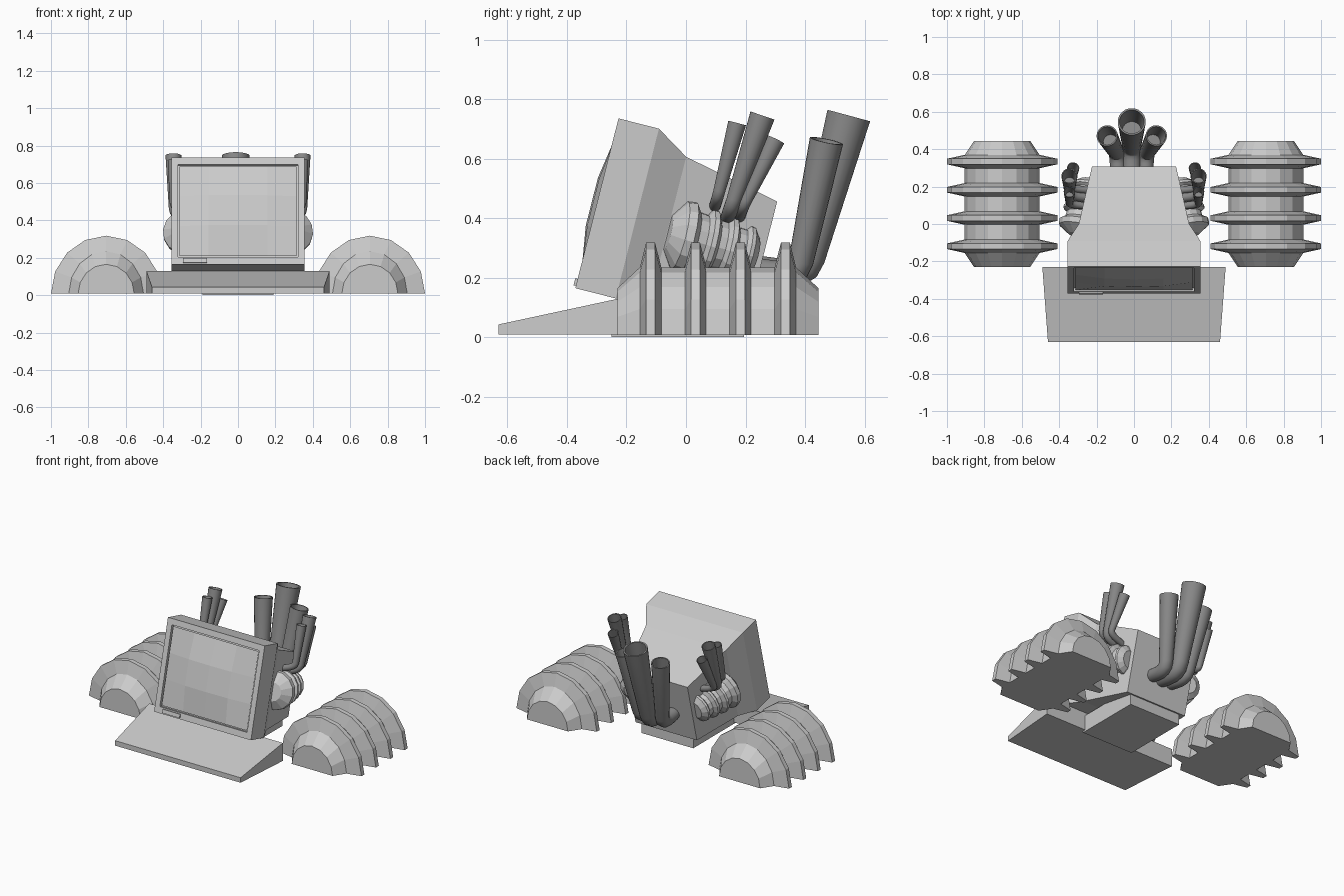
import bpy, bmesh, math
from mathutils import Vector

if "Cube" in bpy.data.objects:
    bpy.data.objects.remove(bpy.data.objects["Cube"])


def material(name, v):
    m = bpy.data.materials.new(name)
    m.diffuse_color = (v, v, v, 1)
    m.use_nodes = True
    m.node_tree.nodes["Principled BSDF"].inputs["Base Color"].default_value = m.diffuse_color
    return m


LIGHT = material("light grey", 0.6)
DARK = material("dark grey", 0.25)


def finish(bm, name, mat, smooth=False):
    bmesh.ops.recalc_face_normals(bm, faces=bm.faces[:])
    me = bpy.data.meshes.new(name)
    bm.to_mesh(me)
    bm.free()
    me.materials.append(mat)
    ob = bpy.data.objects.new(name, me)
    bpy.context.collection.objects.link(ob)
    if smooth:
        bpy.context.view_layer.objects.active = ob
        ob.select_set(True)
        bpy.ops.object.shade_smooth_by_angle(angle=math.radians(35))
        ob.select_set(False)
    return ob


def loft(name, rings, mat, smooth=False):
    """Closed skin through rings of equal point count, capped at both ends."""
    bm = bmesh.new()
    vs = [[bm.verts.new(p) for p in r] for r in rings]
    n = len(rings[0])
    for a, b in zip(vs, vs[1:]):
        for i in range(n):
            j = (i + 1) % n
            bm.faces.new((a[i], a[j], b[j], b[i]))
    bm.faces.new(vs[0])
    bm.faces.new(vs[-1])
    return finish(bm, name, mat, smooth)


# Tilted monitor frame: u sideways, v depth from the front, w height
UP, DEPTH = Vector((0, .247, .97)), Vector((0, .97, -.247))


def mon(u, v, w):
    return Vector((u, -.372, .165)) + DEPTH * v + UP * w


def rect(h, v, w0, w1):
    return [mon(-h, v, w0), mon(h, v, w0), mon(h, v, w1), mon(-h, v, w1)]


# Monitor case with recessed front and stepped taper behind
loft("monitor_case", [
    rect(.32, .02, .04, .55), rect(.32, 0, .04, .55), rect(.355, 0, 0, .588),
    rect(.355, .14, 0, .588), rect(.295, .252, .02, .519),
    rect(.225, .585, .048, .449)], LIGHT)

# Bulging screen
bm = bmesh.new()
NX, NZ = 4, 3
grid = []
for j in range(NZ + 1):
    row = []
    for i in range(NX + 1):
        a, b = 2 * i / NX - 1, 2 * j / NZ - 1
        v = .008 - .028 * (1 - a * a) ** .7 * (1 - b * b) ** .7
        row.append(bm.verts.new(mon(.313 * a, v, .295 + .247 * b)))
    grid.append(row)
for j in range(NZ):
    for i in range(NX):
        bm.faces.new((grid[j][i], grid[j][i + 1], grid[j + 1][i + 1], grid[j + 1][i]))
finish(bm, "screen", LIGHT)

# Drive button on the bezel
loft("bezel_button", [[mon(u, v, w) for u, w in
     ((-.295, .008), (-.165, .008), (-.165, .032), (-.295, .032))]
     for v in (-.008, .005)], LIGHT)

# Wedge keyboard and the stand under the monitor
loft("keyboard_wedge", [
    [(-.46, -.63, .01), (.46, -.63, .01), (.46, -.63, .043), (-.46, -.63, .043)],
    [(-.49, -.23, .01), (.49, -.23, .01), (.49, -.23, .129), (-.49, -.23, .129)]], LIGHT)
loft("monitor_stand", [
    [(s * .19, y, 0), (s * .19, y, .11), (-s * .19, y, .11), (-s * .19, y, 0)]
    for s, y in ((1, -.25), (1, .195))], LIGHT)

# Ribbed half-round side pods
pod = [(-.23, .15, .157), (-.157, .2, .227)]
for k in range(4):
    y = -.119 + .151 * k
    pod += [(y - .036, .2, .227), (y - .015, .295, .31),
            (y + .015, .295, .31), (y + .036, .2, .227)]
pod += [(.445, .15, .157)]
pod.pop(1)
for side, s in (("left", -1), ("right", 1)):
    loft("side_pod_" + side, [
        [(s * .705 + rx * math.cos(math.pi * i / 8), y, .008 + rz * math.sin(math.pi * i / 8))
         for i in range(9)] for y, rx, rz in pod], LIGHT)


def sweep(path, sides):
    """Rings around a path of (point, radius), turned without twist."""
    pts = [Vector(p) for p, r in path]
    tan = []
    for i in range(len(pts)):
        a, b = pts[max(i - 1, 0)], pts[min(i + 1, len(pts) - 1)]
        tan.append((b - a).normalized())
    n = tan[0].orthogonal().normalized()
    rings = []
    for i, (p, r) in enumerate(path):
        if i:
            n = tan[i - 1].rotation_difference(tan[i]) @ n
        m = tan[i].cross(n)
        rings.append([pts[i] + n * (r * math.cos(2 * math.pi * k / sides))
                      + m * (r * math.sin(2 * math.pi * k / sides)) for k in range(sides)])
    return rings


# Ribbed engine drums on the monitor flanks
drum = [(-.07, .06), (-.03, .12), (0, .124), (.02, .095), (.05, .092), (.063, .115),
        (.08, .115), (.095, .087), (.12, .085), (.133, .104), (.15, .104),
        (.163, .078), (.19, .076), (.203, .092), (.216, .09), (.24, .055)]
for side, s in (("left", -1), ("right", 1)):
    axis = Vector((-s * .2, .97, -.247)).normalized()
    loft("engine_drum_" + side,
         sweep([(Vector((s * .278, .005, .335)) + axis * t, r) for t, r in drum], 14), LIGHT)


def pipe(name, root, low, top, r0, r1):
    """Hollow flared exhaust with a rounded elbow at the bottom."""
    root, low, top = Vector(root), Vector(low), Vector(top)
    a, b = low.lerp(root, .6), low + (top - low).normalized() * r0 * 1.3
    path = [(root, r0 * .95)]
    for k in range(5):
        t = k / 4
        path.append((a * (1 - t) ** 2 + low * 2 * t * (1 - t) + b * t * t, r0))
    path.append((top, r1))
    rings = sweep(path, 20)
    end = rings[-1]
    rings.append([top.lerp(p, .87) for p in end])
    shift = (low - top) * .33
    rings.append([top.lerp(p, .68) + shift for p in end])
    loft(name, rings, DARK, True)


# Rear exhausts: large centre one and two smaller ones
X = -.012
pipe("rear_exhaust_centre", (X, .22, .23), (X, .40, .20), (X, .547, .745), .05, .075)
for side, s in (("left", -1), ("right", 1)):
    pipe("rear_exhaust_" + side, (X + s * .07, .22, .23), (X + s * .078, .375, .20),
         (X + s * .132, .472, .66), .042, .057)
    # Flank exhausts above each drum
    for k, (y0, z0, y1, z1, r0, r1) in enumerate((
            (.105, .465, .172, .72, .02, .031),
            (.15, .43, .257, .745, .025, .043),
            (.19, .435, .3, .665, .02, .033))):
        pipe("flank_exhaust_%s_%d" % (side, k + 1), (s * .24, y0 - .01, z0 - .03),
             (s * .345, y0, z0), (s * (.345 - .02 * (k == 2)), y1, z1), r0, r1)
